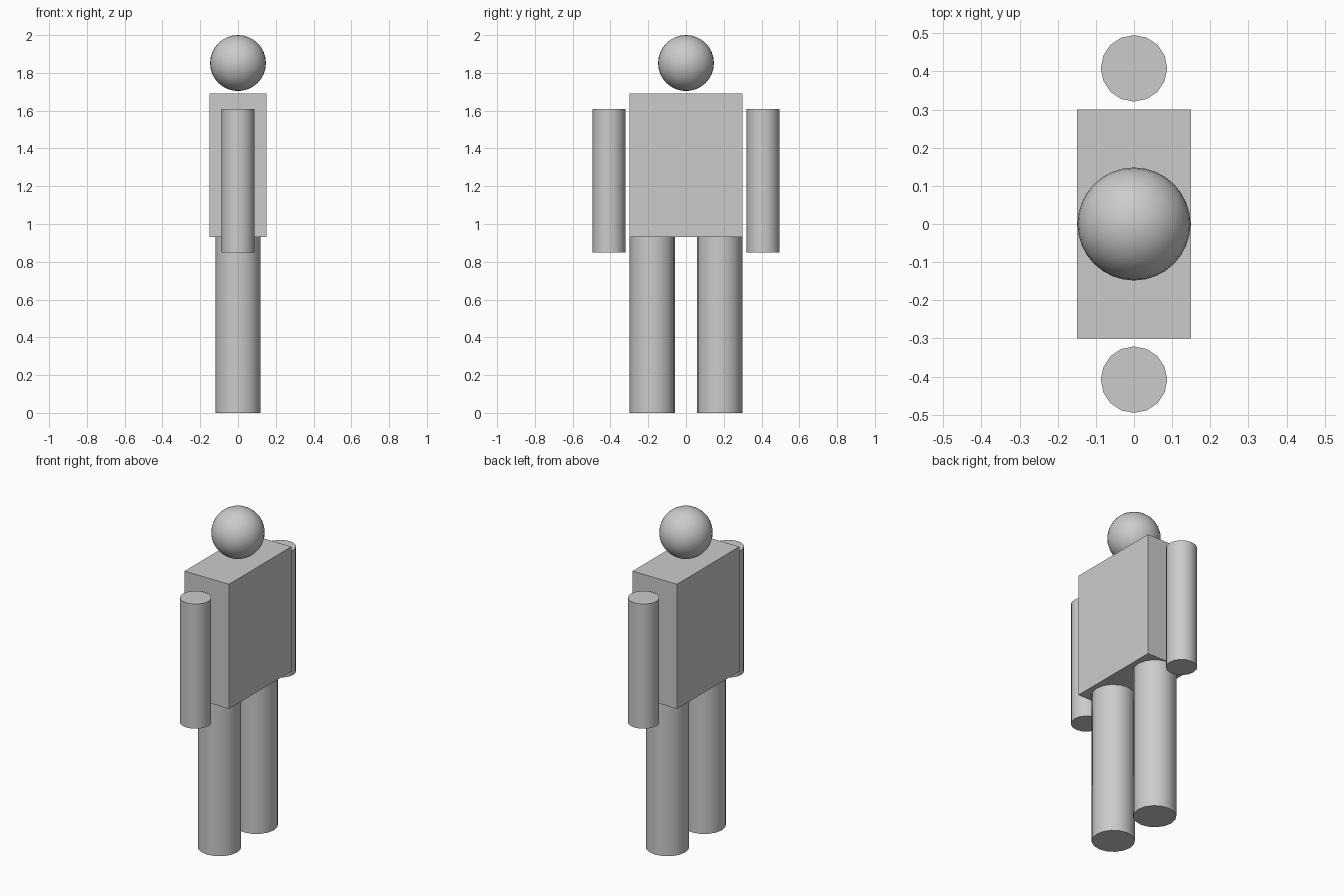
import bpy
import math

cube = bpy.data.objects.get("Cube")
if cube:
    bpy.data.objects.remove(cube, do_unlink=True)

# Single plain grey
GREY = (0.6, 0.6, 0.6, 1.0)
grey = bpy.data.materials.new("plain_grey")
grey.use_nodes = True
grey.diffuse_color = GREY
grey.node_tree.nodes["Principled BSDF"].inputs["Base Color"].default_value = GREY


def finish(name, smooth=True):
    obj = bpy.context.object
    obj.name = name
    obj.data.materials.append(grey)
    if smooth:
        bpy.ops.object.shade_smooth_by_angle(angle=math.radians(40))
    return obj


def limb(name, radius, y, bottom, top):
    bpy.ops.mesh.primitive_cylinder_add(
        vertices=16, radius=radius, depth=top - bottom,
        location=(0, y, (bottom + top) / 2))
    finish(name)


# Torso block, broad along y
bpy.ops.mesh.primitive_cube_add(size=1, location=(0, 0, 1.31))
torso = finish("torso", smooth=False)
torso.scale = (0.3, 0.6, 0.76)

# Head floating just above the torso
bpy.ops.mesh.primitive_uv_sphere_add(
    segments=32, ring_count=16, radius=0.148, location=(0, 0, 1.852))
finish("head")

# Arms and legs on both sides
for label, side in (("rear", 1), ("front", -1)):
    limb(label + "_arm", 0.087, side * 0.408, 0.85, 1.61)
    limb(label + "_leg", 0.12, side * 0.178, 0.0, 0.93)
